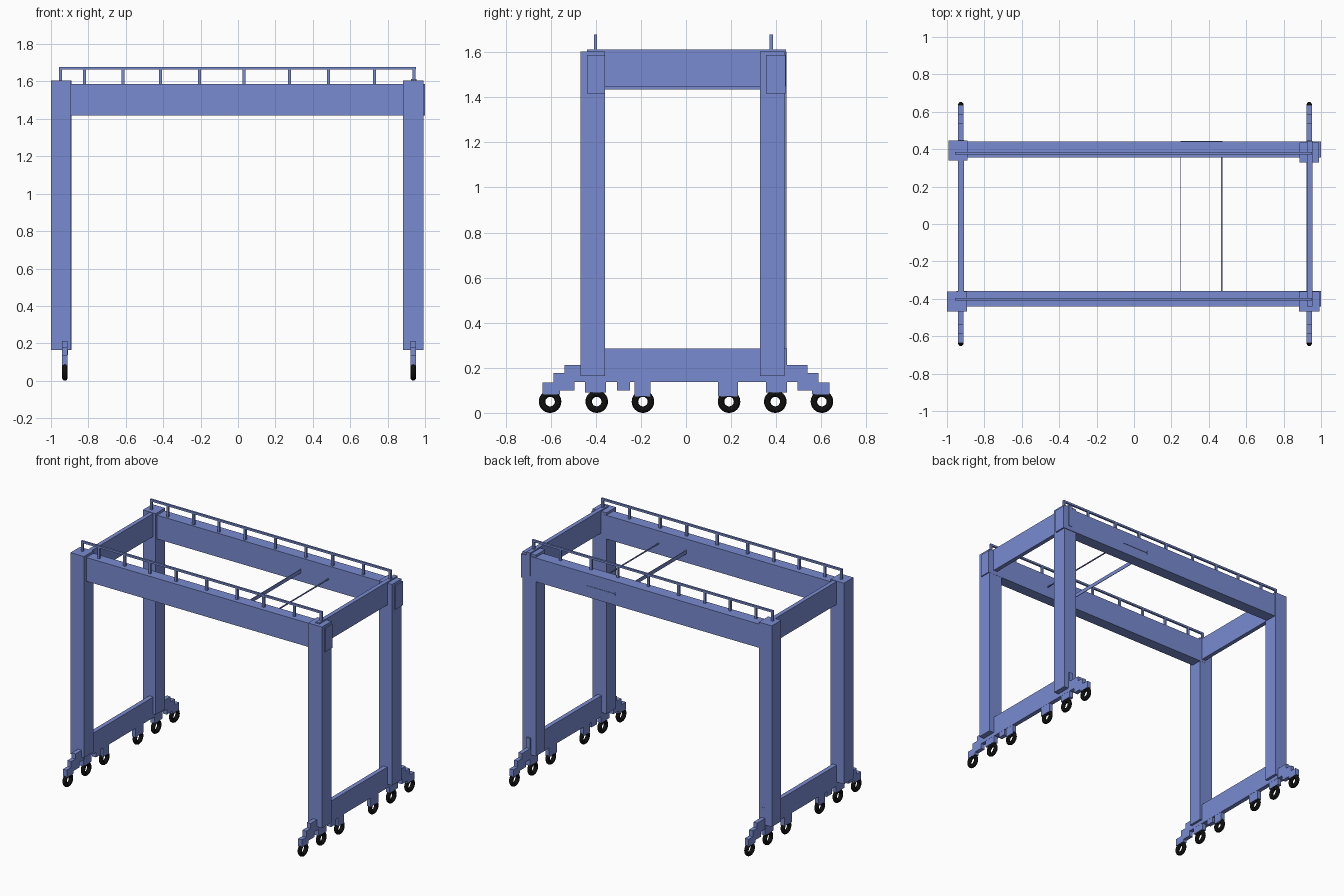
import bpy, bmesh, math

if "Cube" in bpy.data.objects:
    bpy.data.objects.remove(bpy.data.objects["Cube"])


def material(name, rgb):
    m = bpy.data.materials.new(name)
    m.diffuse_color = (*rgb, 1)
    m.use_nodes = True
    m.node_tree.nodes["Principled BSDF"].inputs["Base Color"].default_value = m.diffuse_color
    return m


BLUE = material("crane_blue", (0.19, 0.26, 0.635))
BLACK = material("tyre_black", (0.005, 0.005, 0.005))


def boxes(name, bounds, mat=BLUE):
    """One object made of boxes given as (x0, x1, y0, y1, z0, z1)."""
    bm = bmesh.new()
    for x0, x1, y0, y1, z0, z1 in bounds:
        verts = bmesh.ops.create_cube(bm, size=1)["verts"]
        for v in verts:
            v.co = ((x0 + x1) / 2 + v.co.x * (x1 - x0),
                    (y0 + y1) / 2 + v.co.y * (y1 - y0),
                    (z0 + z1) / 2 + v.co.z * (z1 - z0))
    me = bpy.data.meshes.new(name)
    bm.to_mesh(me)
    bm.free()
    me.materials.append(mat)
    ob = bpy.data.objects.new(name, me)
    bpy.context.collection.objects.link(ob)
    return ob


# Four columns
boxes("front_left_leg", [(-1.0, -0.893, -0.467, -0.36, 0.164, 1.604)])
boxes("front_right_leg", [(0.882, 0.992, -0.467, -0.36, 0.164, 1.604)])
boxes("back_left_leg", [(-0.992, -0.89, 0.34, 0.446, 0.164, 1.604)])
boxes("back_right_leg", [(0.885, 0.99, 0.329, 0.436, 0.164, 1.604)])

# Main girders along x
boxes("front_girder", [(-0.95, 1.0, -0.44, -0.359, 1.417, 1.587)])
boxes("back_girder", [(-0.95, 1.0, 0.355, 0.441, 1.417, 1.587)])

# Cross beams at the top and sill beams at the bottom
boxes("left_cross_beam", [(-0.94, -0.91, -0.44, 0.442, 1.435, 1.6)])
boxes("right_cross_beam", [(0.924, 0.954, -0.44, 0.444, 1.448, 1.613)])
for side, x in (("left", -0.926), ("right", 0.937)):
    boxes(side + "_sill_beam", [(x - 0.016, x + 0.016, -0.44, 0.448, 0.137, 0.286)])

# Handrails with posts
POSTS = (-0.95, -0.82, -0.615, -0.415, -0.207, 0.033, 0.275, 0.485, 0.73, 0.942)
for side, y in (("front", -0.402), ("back", 0.378)):
    boxes(side + "_handrail", [(-0.957, 0.951, y - 0.007, y + 0.007, 1.664, 1.678)])
    boxes(side + "_rail_posts",
          [(x - 0.008, x + 0.008, y - 0.007, y + 0.007, 1.58, 1.67) for x in POSTS])

# Thin rods between the girders, joined by a bar on the back girder
boxes("trolley_rods", [(0.248, 0.252, -0.37, 0.443, 1.48, 1.507),
                       (0.466, 0.474, -0.37, 0.443, 1.492, 1.498),
                       (0.25, 0.47, 0.436, 0.444, 1.49, 1.499)])

# Stepped wheel trucks (written for the back end, flipped for the front)
STEPS = [(0.42, 0.538, 0.137, 0.213), (0.495, 0.587, 0.1, 0.177),
         (0.56, 0.636, 0.082, 0.134), (0.356, 0.449, 0.09, 0.175)]
FORKS = {-1: [(0.158, 0.229, 0.072, 0.14), (0.249, 0.307, 0.1, 0.14)],
         1: [(0.142, 0.231, 0.072, 0.14)]}
for side, x in (("left", -0.926), ("right", 0.937)):
    for end, s in (("front", -1), ("back", 1)):
        boxes(f"{side}_{end}_truck",
              [(x - 0.015, x + 0.015, *sorted((s * a, s * b)), z0, z1)
               for a, b, z0, z1 in STEPS + FORKS[s]])
        # Ring tyres
        for i, y in enumerate((0.191, 0.396, 0.603)):
            bpy.ops.mesh.primitive_torus_add(
                location=(x, s * y, 0.05), rotation=(0, math.pi / 2, 0),
                major_radius=0.0355, minor_radius=0.0145,
                major_segments=32, minor_segments=12)
            wheel = bpy.context.object
            wheel.name = f"{side}_{end}_wheel_{i + 1}"
            wheel.data.materials.append(BLACK)
            bpy.ops.object.shade_smooth_by_angle()
